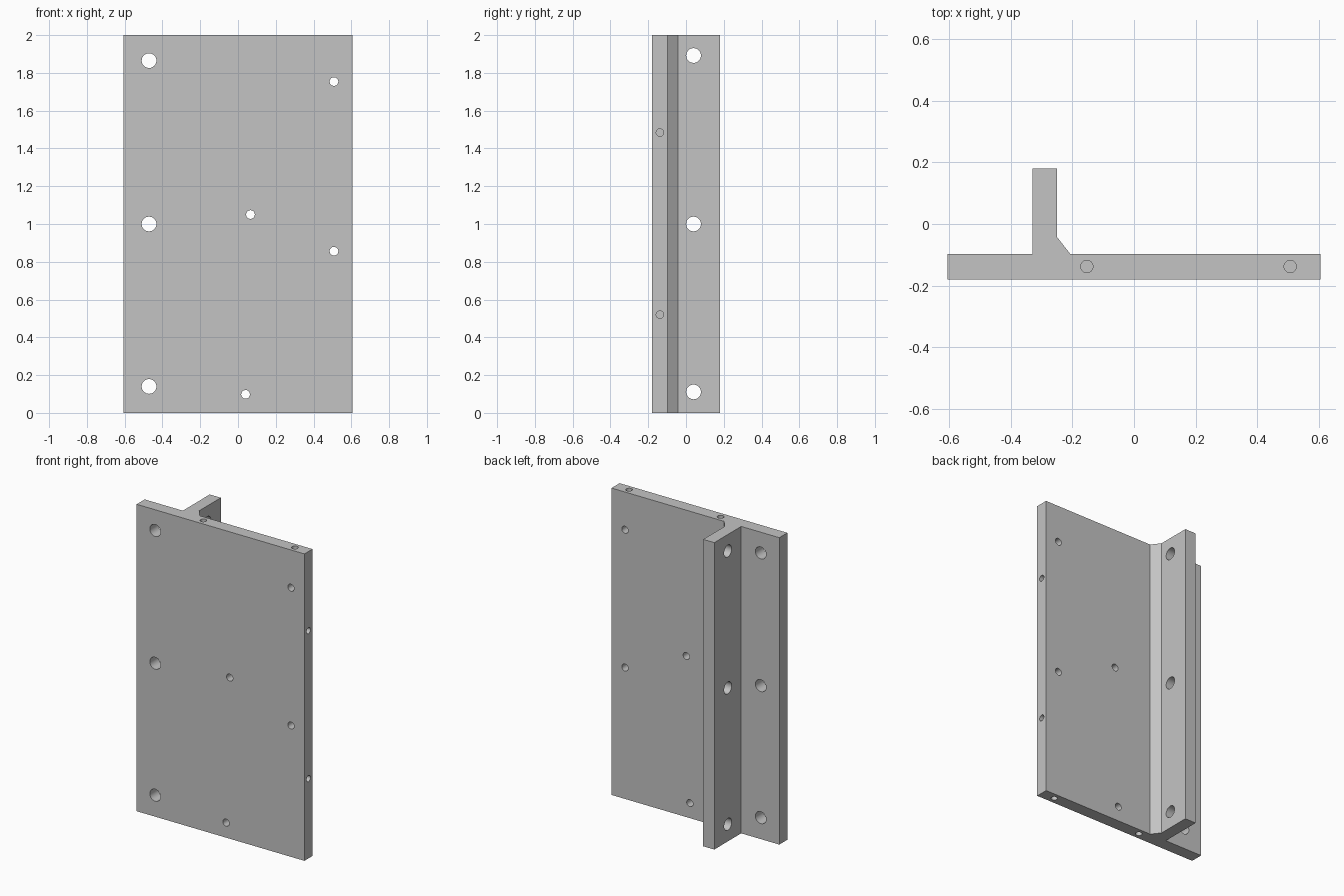
import bpy, bmesh, math
from mathutils import Matrix, Vector

if "Cube" in bpy.data.objects:
    bpy.data.objects.remove(bpy.data.objects["Cube"])

# Colour
grey = bpy.data.materials.new("plain grey")
grey.diffuse_color = (0.55, 0.55, 0.55, 1)
grey.use_nodes = True
grey.node_tree.nodes["Principled BSDF"].inputs["Base Color"].default_value = grey.diffuse_color

# Dimensions
W, H = 0.605, 2.0
Y0, Y1, Y2 = -0.18, -0.097, 0.18
YM = -0.138

# T-shaped profile with one chamfered inner corner, extruded upwards
profile = [(-W, Y0), (W, Y0), (W, Y1), (-0.207, Y1), (-0.25, -0.042),
           (-0.25, Y2), (-0.33, Y2), (-0.33, Y1), (-W, Y1)]
bm = bmesh.new()
base = bm.faces.new([bm.verts.new((x, y, 0)) for x, y in profile])
ext = bmesh.ops.extrude_face_region(bm, geom=[base])
bmesh.ops.translate(bm, vec=(0, 0, H),
                    verts=[v for v in ext["geom"] if isinstance(v, bmesh.types.BMVert)])
bmesh.ops.recalc_face_normals(bm, faces=bm.faces[:])
mesh = bpy.data.meshes.new("mounting_bracket")
bm.to_mesh(mesh)
bm.free()
mesh.materials.append(grey)
bracket = bpy.data.objects.new("mounting_bracket", mesh)
bpy.context.collection.objects.link(bracket)

# Drill cutters collected in one helper mesh
drill = bmesh.new()


def hole(centre, axis, radius, length):
    rot = Vector(axis).to_track_quat("Z", "Y").to_matrix().to_4x4()
    bmesh.ops.create_cone(drill, cap_ends=True, segments=32, radius1=radius,
                          radius2=radius, depth=length,
                          matrix=Matrix.Translation(centre) @ rot)


BIG, SMALL, EDGE, DEPTH = 0.039, 0.023, 0.02, 0.15

# Large through holes in the plate margin and in the flange
for z in (0.14, 1.0, 1.865):
    hole((-0.471, YM, z), (0, 1, 0), BIG, 0.2)
for z in (0.111, 1.0, 1.892):
    hole((-0.29, 0.04, z), (1, 0, 0), BIG, 0.2)

# Small through holes in the plate
for x, z in ((0.508, 1.754), (0.508, 0.856), (0.066, 1.05), (0.04, 0.098)):
    hole((x, YM, z), (0, 1, 0), SMALL, 0.2)

# Blind holes in the right, top and bottom edges
for z in (0.52, 1.484):
    hole((W, YM, z), (1, 0, 0), EDGE, DEPTH * 2)
for x in (-0.153, 0.507):
    for z in (0, H):
        hole((x, YM, z), (0, 0, 1), EDGE, DEPTH * 2)

cut_mesh = bpy.data.meshes.new("drill_cutters")
drill.to_mesh(cut_mesh)
drill.free()
cut_mesh.materials.append(grey)
cutter = bpy.data.objects.new("drill_cutters", cut_mesh)
bpy.context.collection.objects.link(cutter)

# Cut the holes, then drop the helper
mod = bracket.modifiers.new("holes", "BOOLEAN")
mod.operation = "DIFFERENCE"
mod.solver = "EXACT"
mod.object = cutter
bpy.context.view_layer.objects.active = bracket
bracket.select_set(True)
bpy.ops.object.modifier_apply(modifier=mod.name)
bpy.data.objects.remove(cutter)
bpy.ops.object.shade_smooth_by_angle(angle=math.radians(25))
